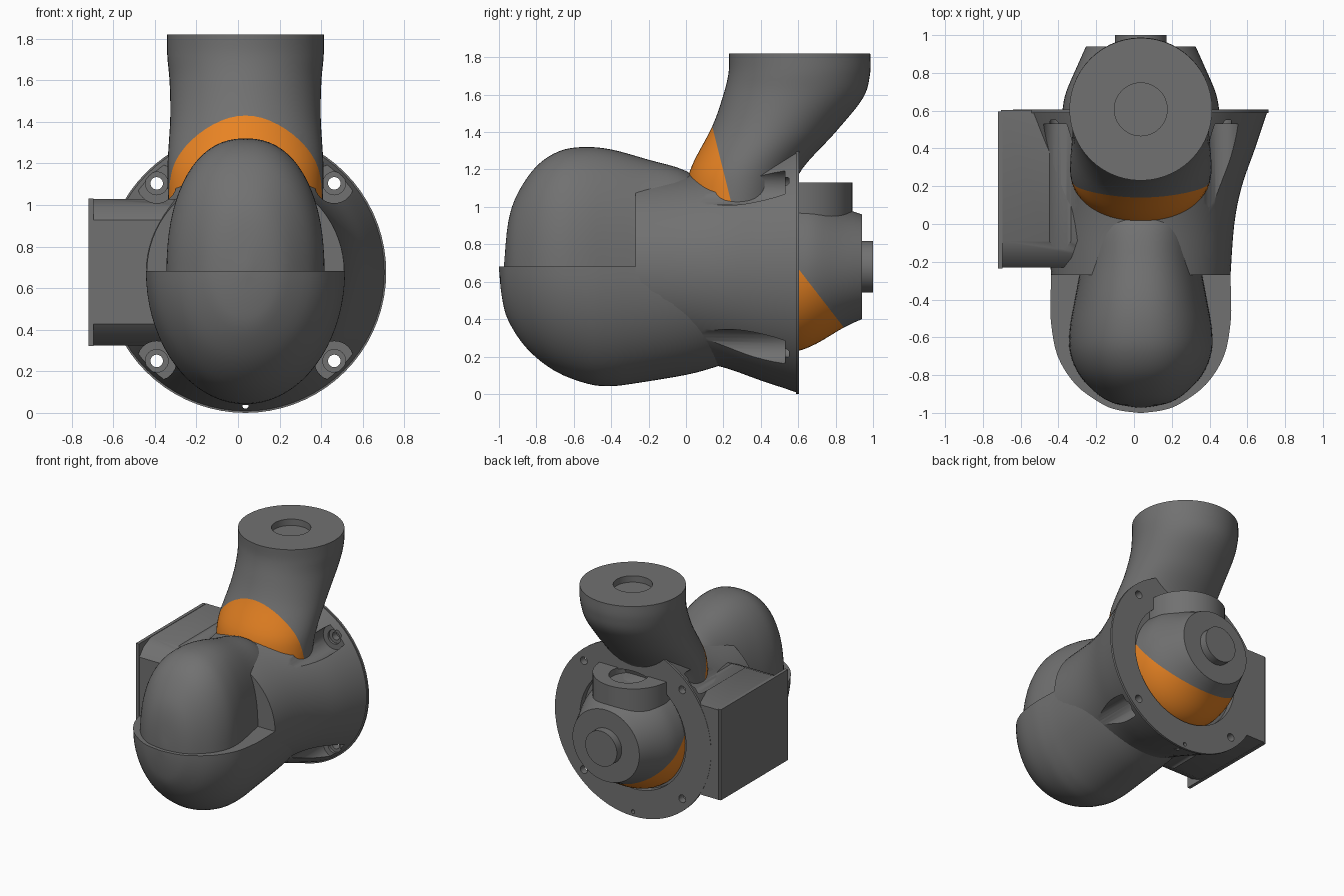
import bpy, bmesh, math
from mathutils import Vector, Matrix

CX, CZ = 0.036, 0.677          # main axis, running along y

cube = bpy.data.objects.get("Cube")
if cube:
    bpy.data.objects.remove(cube, do_unlink=True)


def material(name, rgb):
    m = bpy.data.materials.new(name)
    m.use_nodes = True
    m.diffuse_color = (*rgb, 1)
    m.node_tree.nodes["Principled BSDF"].inputs["Base Color"].default_value = (*rgb, 1)
    return m


GREY = material("grey", (0.165, 0.165, 0.165))
ORANGE = material("orange", (0.85, 0.24, 0.018))
parts = []


def finish(name, bm, split=None):
    """Turn a bmesh into an object; split = (point, normal) paints that side orange."""
    bmesh.ops.recalc_face_normals(bm, faces=bm.faces)
    if split:
        p, n = Vector(split[0]), Vector(split[1])
        geom = bm.verts[:] + bm.edges[:] + bm.faces[:]
        bmesh.ops.bisect_plane(bm, geom=geom, dist=1e-5, plane_co=p, plane_no=n)
        for f in bm.faces:
            f.material_index = int((f.calc_center_median() - p).dot(n) > 0)
    me = bpy.data.meshes.new(name)
    bm.to_mesh(me)
    bm.free()
    me.materials.append(GREY)
    if split:
        me.materials.append(ORANGE)
    ob = bpy.data.objects.new(name, me)
    bpy.context.collection.objects.link(ob)
    parts.append(ob)
    return ob


def smooth(stations, k=4):
    """Catmull-Rom interpolation of tuples."""
    out = []
    pts = [stations[0]] + list(stations) + [stations[-1]]
    for a, b, c, d in zip(pts, pts[1:], pts[2:], pts[3:]):
        for i in range(k):
            t = i / k
            out.append([q + 0.5 * t * (r - p + t * (2 * p - 5 * q + 4 * r - s + t * (3 * (q - r) + s - p)))
                        for p, q, r, s in zip(a, b, c, d)])
    return out + [list(stations[-1])]


def loft(name, rings, split=None):
    bm = bmesh.new()
    vs = [[bm.verts.new(p) for p in ring] for ring in rings]
    n = len(vs[0])
    for a, b in zip(vs, vs[1:]):
        for i in range(n):
            j = (i + 1) % n
            bm.faces.new((a[i], a[j], b[j], b[i]))
    bm.faces.new(vs[0])
    bm.faces.new(vs[-1])
    return finish(name, bm, split)


def cylinder(name, r, y0, y1, x=CX, z=CZ, seg=48, upright=False):
    """Cylinder along y, or along z when upright (then z is the y position)."""
    bm = bmesh.new()
    mid = (y0 + y1) / 2
    if upright:
        m = Matrix.Translation((x, z, mid))
    else:
        m = Matrix.Translation((x, mid, z)) @ Matrix.Rotation(math.pi / 2, 4, 'X')
    bmesh.ops.create_cone(bm, cap_ends=True, segments=seg, radius1=r, radius2=r,
                          depth=abs(y1 - y0), matrix=m)
    return finish(name, bm)


def cut(targets, cutter):
    for ob in targets:
        mod = ob.modifiers.new("cut", 'BOOLEAN')
        mod.operation, mod.object, mod.solver = 'DIFFERENCE', cutter, 'EXACT'
        bpy.context.view_layer.objects.active = ob
        bpy.ops.object.modifier_apply(modifier=mod.name)
    parts.remove(cutter)
    bpy.data.objects.remove(cutter, do_unlink=True)


def half_rings(stations, base, sign, power, n=36):
    """Half superellipse sections (y, width, height) above or below a flat base."""
    rings = []
    for y, w, h in smooth(stations):
        ring = []
        for i in range(n + 1):
            c, s = math.cos(math.pi * i / n), math.sin(math.pi * i / n)
            ring.append((CX + w * math.copysign(abs(c) ** (2 / power), c), y,
                         base + sign * h * abs(s) ** (2 / power)))
        rings.append(ring)
    return rings


def circle(n=56):
    return [(math.cos(2 * math.pi * i / n), math.sin(2 * math.pi * i / n)) for i in range(n)]


# flared housing ending in a round flange
flare = smooth([(-0.27, 0.475), (0, 0.495), (0.2, 0.535), (0.4, 0.605), (0.588, 0.668)])
flare += [(0.588, 0.677), (0.605, 0.677)]
housing = loft("housing", [[(CX + r * c, y, CZ + r * s) for c, s in circle(72)] for y, r in flare])

# side box with rounded front edges and a mounting plate
box = loft("side_box", [[(-0.705, y, CZ - h), (-0.705, y, CZ + h), (-0.2, y, CZ + h), (-0.2, y, CZ - h)]
                        for y, h in [(-0.23, 0.25), (-0.18, 0.31), (-0.09, 0.352), (0.603, 0.352)]])
loft("side_plate", [[(x, -0.235, CZ - 0.355), (x, -0.235, CZ + 0.355),
                     (x, 0.595, CZ + 0.355), (x, 0.595, CZ - 0.355)] for x in (-0.72, -0.695)])

# bolt pockets, bolt holes and rear recess
for sx in (-1, 1):
    for sz in (-1, 1):
        at = dict(x=CX + 0.427 * sx, z=CZ + 0.427 * sz)
        cut([housing, box], cylinder("pocket_cutter", 0.095, -0.5, 0.53, seg=32, **at))
        cut([housing], cylinder("seat_cutter", 0.055, 0.5, 0.55, seg=24, **at))
        cut([housing], cylinder("hole_cutter", 0.03, 0.4, 0.8, seg=24, **at))
cut([housing, box], cylinder("recess_cutter", 0.46, 0.555, 0.8, seg=64))
cut([housing], cylinder("pin_hole_cutter", 0.015, 0.5, 0.8, z=0.035, seg=16))

# lower bowl, open side up
loft("lower_bowl", half_rings(
    [(-1, 0.01, 0.01), (-0.985, 0.12, 0.16), (-0.95, 0.21, 0.29), (-0.85, 0.345, 0.44),
     (-0.7, 0.44, 0.56), (-0.525, 0.475, 0.628), (-0.4, 0.478, 0.64), (-0.27, 0.475, 0.625),
     (0, 0.475, 0.58), (0.15, 0.475, 0.54), (0.3, 0.46, 0.49)], 0.682, -1, 2))

# bent arm rising out of the bowl
loft("front_elbow", half_rings(
    [(-0.972, 0.02, 0.04), (-0.95, 0.14, 0.26), (-0.9, 0.23, 0.41), (-0.8, 0.325, 0.555),
     (-0.68, 0.375, 0.635), (-0.55, 0.376, 0.658), (-0.4, 0.35, 0.645), (-0.2, 0.315, 0.59),
     (0, 0.3, 0.53), (0.15, 0.28, 0.42)], 0.662, 1, 2.3))

# leaning upper tube: front y z, rear y z, half width
tube_rings = []
for fy, fz, ry, rz, w in smooth([(0.0, 1.0, 0.53, 0.92, 0.37), (0.02, 1.19, 0.6, 1.17, 0.375),
                                 (0.14, 1.43, 0.8, 1.4, 0.362), (0.2, 1.6, 0.945, 1.58, 0.365),
                                 (0.228, 1.72, 0.984, 1.71, 0.376), (0.23, 1.82, 0.985, 1.82, 0.378)], 6):
    tube_rings.append([(CX + w * s, (fy + ry) / 2 + c * (fy - ry) / 2, (fz + rz) / 2 + c * (fz - rz) / 2)
                       for c, s in circle()])
tube = loft("upper_tube", tube_rings, ((0, 0.14, 1.43), (0, -0.4, -0.1)))
cut([tube], cylinder("socket_cutter", 0.14, 1.77, 1.9, z=0.607, upright=True))

# rear joint: rounded body, stub, end cap
loft("rear_joint", [[(CX + w * c, y, z + h * s) for c, s in circle()]
                    for y, z, w, h in smooth([(0.5, 0.66, 0.42, 0.44), (0.6, 0.66, 0.415, 0.43),
                                              (0.7, 0.67, 0.395, 0.4), (0.84, 0.675, 0.335, 0.322),
                                              (0.94, 0.68, 0.29, 0.28)])],
     ((0, 0.6, 0.67), (0, -0.31, -0.24)))
stub = cylinder("rear_stub", 0.29, 0.7, 1.13, z=0.6, upright=True)
cut([stub], cylinder("stub_socket_cutter", 0.14, 1.08, 1.3, z=0.66, upright=True))
cylinder("rear_cap", 0.137, 0.9, 1.0, z=0.68)

# smooth shading with sharp edges kept
bpy.ops.object.select_all(action='DESELECT')
for ob in parts:
    ob.select_set(True)
bpy.context.view_layer.objects.active = housing
bpy.ops.object.shade_smooth_by_angle(angle=math.radians(32))
